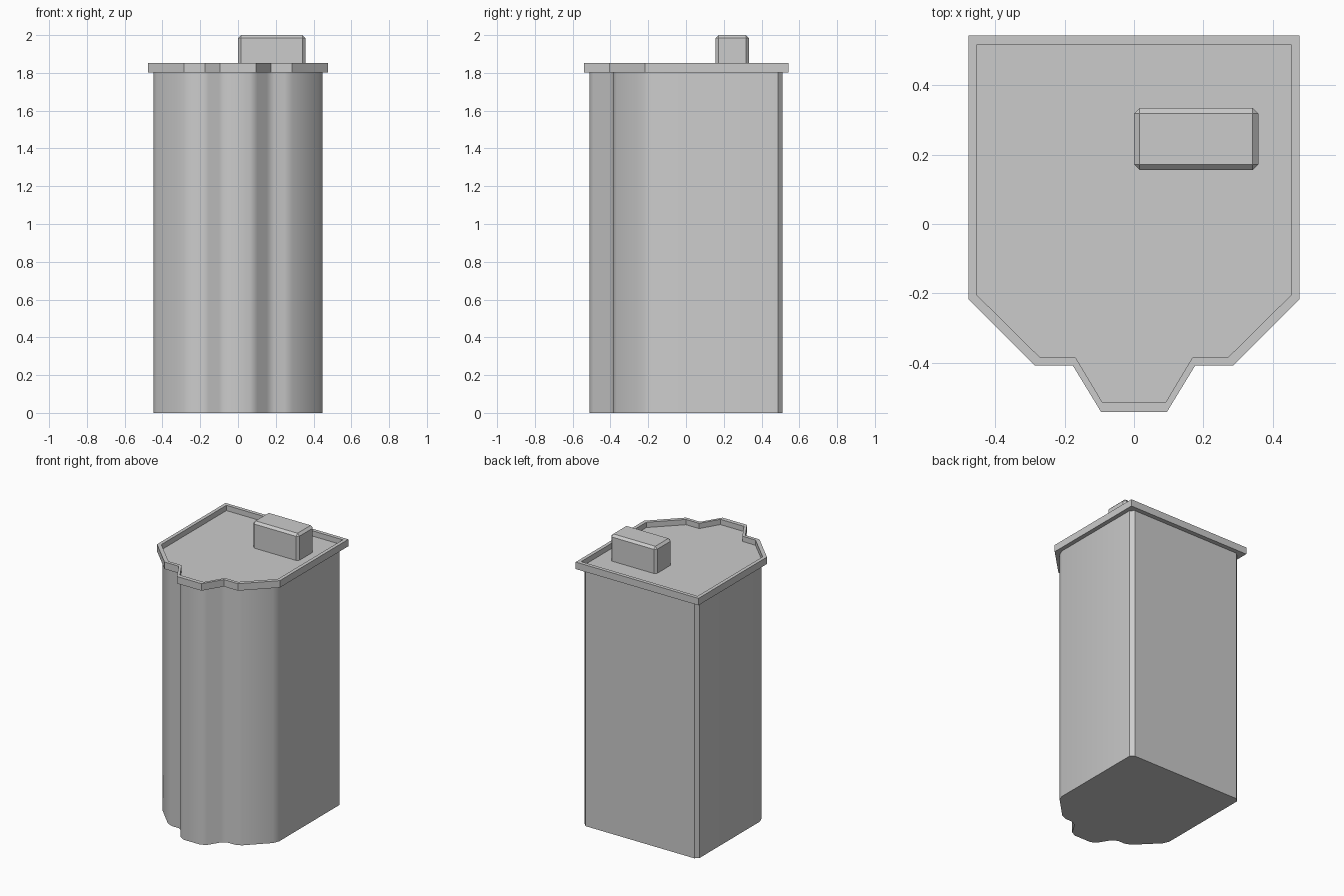
import bpy, bmesh
from mathutils import Vector

if "Cube" in bpy.data.objects:
    bpy.data.objects.remove(bpy.data.objects["Cube"])


def outline(half, chamfer):
    """Mirror a right-hand half profile in x and cut each corner by chamfer."""
    pts = [Vector(p) for p in half] + [Vector((-x, y)) for x, y in reversed(half)]
    out = []
    for i, p in enumerate(pts):
        for q in (pts[i - 1], pts[(i + 1) % len(pts)]):
            out.append(p + (q - p).normalized() * chamfer)
    return out


def finish(bm, name, angle):
    me = bpy.data.meshes.new(name)
    bm.to_mesh(me)
    bm.free()
    ob = bpy.data.objects.new(name, me)
    bpy.context.collection.objects.link(ob)
    bpy.ops.object.select_all(action='DESELECT')
    bpy.context.view_layer.objects.active = ob
    ob.select_set(True)
    bpy.ops.object.shade_smooth_by_angle(angle=angle)
    return ob


def loft(name, rings):
    """Skin a stack of (outline, z) rings and cap both ends."""
    bm = bmesh.new()
    loops = [[bm.verts.new((p.x, p.y, z)) for p in ring] for ring, z in rings]
    n = len(loops[0])
    for a, b in zip(loops, loops[1:]):
        for i in range(n):
            j = (i + 1) % n
            bm.faces.new((a[i], a[j], b[j], b[i]))
    bm.faces.new(loops[0])
    bm.faces.new(loops[-1])
    bmesh.ops.remove_doubles(bm, verts=bm.verts, dist=1e-5)
    bmesh.ops.recalc_face_normals(bm, faces=bm.faces)
    return finish(bm, name, 0.61)


# Half profiles, from the spout at the front round to the back
wall = [(0.09, -0.51), (0.166, -0.385), (0.27, -0.385), (0.447, -0.207), (0.447, 0.511)]
rim_out = [(0.095, -0.541), (0.176, -0.408), (0.285, -0.408), (0.477, -0.217), (0.477, 0.543)]
rim_in = [(0.092, -0.512), (0.168, -0.385), (0.27, -0.385), (0.452, -0.205), (0.452, 0.517)]

# Tall container with chamfered corners, overhanging rim and recessed top
body = outline(wall, 0.025)
outer, inner = outline(rim_out, 0), outline(rim_in, 0)
loft("container_body", [(body, 0), (body, 1.803), (outer, 1.803), (outer, 1.852),
                        (inner, 1.852), (inner, 1.815)])

# Bevelled block standing on the top
bm = bmesh.new()
bmesh.ops.create_cube(bm, size=1)
bmesh.ops.scale(bm, vec=(0.358, 0.178, 0.21), verts=bm.verts)
bmesh.ops.translate(bm, vec=(0.179, 0.245, 1.895), verts=bm.verts)
bmesh.ops.bevel(bm, geom=bm.edges[:], offset=0.016, segments=1, affect='EDGES', profile=0.5)
finish(bm, "top_block", 0.5)
